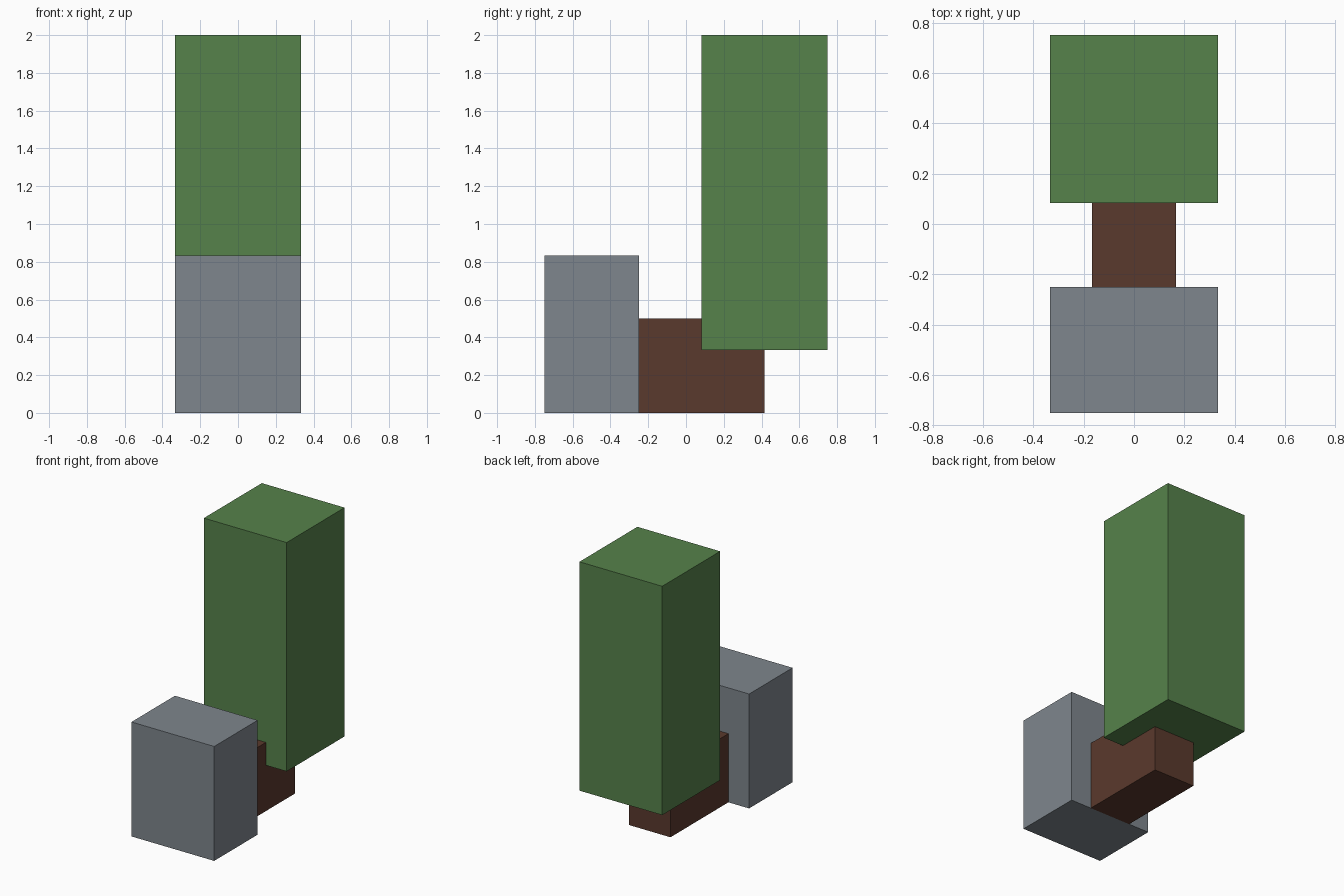
import bpy
import bmesh
from mathutils import Vector

default = bpy.data.objects.get("Cube")
if default:
    bpy.data.objects.remove(default, do_unlink=True)

U = 1 / 6  # block unit


def material(name, rgb):
    mat = bpy.data.materials.new(name)
    mat.use_nodes = True
    color = (*rgb, 1)
    mat.diffuse_color = color
    bsdf = next(n for n in mat.node_tree.nodes if n.type == "BSDF_PRINCIPLED")
    bsdf.inputs["Base Color"].default_value = color
    return mat


def block(name, low, high, mat):
    """Box between two corners, given in block units."""
    low, high = Vector(low) * U, Vector(high) * U
    bm = bmesh.new()
    bmesh.ops.create_cube(bm, size=1)
    bmesh.ops.scale(bm, vec=high - low, verts=bm.verts)
    mesh = bpy.data.meshes.new(name)
    bm.to_mesh(mesh)
    bm.free()
    mesh.materials.append(mat)
    obj = bpy.data.objects.new(name, mesh)
    obj.location = (low + high) / 2
    bpy.context.collection.objects.link(obj)
    return obj


green = material("leaf green", (0.093, 0.223, 0.070))
grey = material("stone grey", (0.209, 0.238, 0.266))
brown = material("dark brown", (0.102, 0.041, 0.026))

# Front stone block
block("front_block", (-2, -4.5, 0), (2, -1.5, 5), grey)
# Low connecting beam, its rear top set into the column
block("connecting_beam", (-1, -1.5, 0), (1, 2.5, 3), brown)
# Tall raised column at the back
block("rear_column", (-2, 0.5, 2), (2, 4.5, 12), green)
